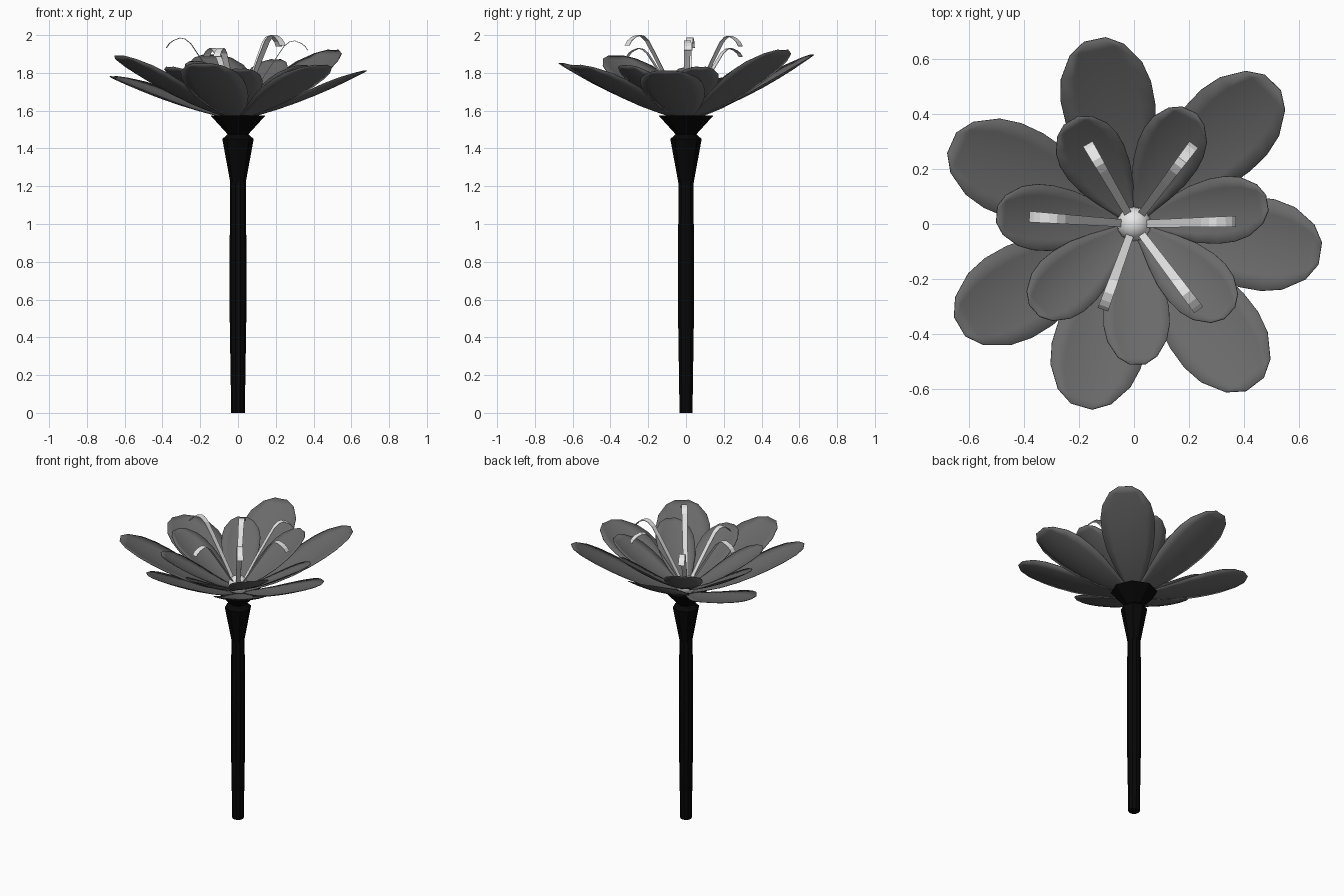
import bpy, math

if "Cube" in bpy.data.objects:
    bpy.data.objects.remove(bpy.data.objects["Cube"])


def material(name, v):
    m = bpy.data.materials.new(name)
    m.diffuse_color = (v, v, v, 1)
    m.use_nodes = True
    m.node_tree.nodes["Principled BSDF"].inputs["Base Color"].default_value = m.diffuse_color
    return m


PETAL = material("dark grey petal", 0.142)
STEM = material("near black stem", 0.002)
STAMEN = material("pale grey stamen", 0.8)


def make(name, verts, faces, mat, smooth=False):
    me = bpy.data.meshes.new(name)
    me.from_pydata(verts, [], faces)
    me.materials.append(mat)
    me.polygons.foreach_set("use_smooth", [smooth] * len(me.polygons))
    me.update()
    ob = bpy.data.objects.new(name, me)
    bpy.context.collection.objects.link(ob)
    return ob


def strip_faces(rows, cols):
    return [(i * cols + j, i * cols + j + 1, (i + 1) * cols + j + 1, (i + 1) * cols + j)
            for i in range(rows - 1) for j in range(cols - 1)]


def turned(name, profile, sides, mat):
    """Closed solid of revolution from (radius, z) points."""
    verts = [(r * math.cos(2 * math.pi * k / sides), r * math.sin(2 * math.pi * k / sides), z)
             for r, z in profile for k in range(sides)]
    faces = [(i * sides + k, i * sides + (k + 1) % sides,
              (i + 1) * sides + (k + 1) % sides, (i + 1) * sides + k)
             for i in range(len(profile) - 1) for k in range(sides)]
    faces.append(tuple(reversed(range(sides))))
    faces.append(tuple(range((len(profile) - 1) * sides, len(profile) * sides)))
    return make(name, verts, faces, mat)


# outline of a petal: (fraction of length, fraction of half width)
OUTLINE = [(0, .12), (.15, .36), (.3, .64), (.45, .87), (.6, .99), (.72, 1),
           (.83, .9), (.945, .6), (1, .24)]


def petal(name, angle, length, half, z0, z1, cup):
    a = math.radians(angle)
    cols = 7
    verts = []
    for t, w in OUTLINE:
        for j in range(cols):
            s = 2 * j / (cols - 1) - 1
            r, y = t * length, s * w * half
            z = z0 + (z1 - z0) * (.6 * t + .4 * t * t) + cup * (s * w) ** 2
            verts.append((r * math.cos(a) - y * math.sin(a),
                          r * math.sin(a) + y * math.cos(a), z))
    ob = make(name, verts, strip_faces(len(OUTLINE), cols), PETAL, True)
    mod = ob.modifiers.new("thickness", "SOLIDIFY")
    mod.thickness = 0.004
    mod.offset = 0


# stem, calyx and hollow flared receptacle
turned("stem", [(.036, 0), (.044, .5), (.045, .8), (.041, 1.23)], 10, STEM)
turned("calyx", [(.041, 1.22), (.083, 1.45), (.055, 1.475), (.146, 1.575), (.05, 1.5)],
       8, STEM)

# outer petals: angle, length, tip height
for i, (a, l, z) in enumerate([(102, .685, 1.895), (45.5, .72, 1.92), (-9, .685, 1.81),
                               (-53, .73, 1.84), (-106, .69, 1.85),
                               (-149.5, .735, 1.89), (156, .725, 1.78)]):
    petal(f"outer_petal_{i}", a, l, .168, 1.55, z, .03)

# inner petals
for i, (a, l, z) in enumerate([(9, .49, 1.83), (64, .46, 1.87), (121.5, .44, 1.86),
                               (176, .50, 1.83), (-139, .48, 1.83),
                               (-88.5, .51, 1.82), (-43, .475, 1.84)]):
    petal(f"inner_petal_{i}", a, l, .12, 1.575, z, .028)

# flower centre
bpy.ops.mesh.primitive_uv_sphere_add(segments=16, ring_count=10, radius=.062,
                                     location=(0, 0, 1.6))
centre = bpy.context.object
centre.name = "flower_centre"
centre.data.materials.append(STAMEN)
bpy.ops.object.shade_smooth()

# stamens: flat ribbons that arch over at the tip (radius, height fractions)
ARCH = [(.08, 0), (.3, .36), (.52, .71), (.66, .92), (.74, .985), (.81, 1),
        (.9, .965), (.96, .92), (1, .86)]
for i, (a, R, top) in enumerate([(1.5, .37, 1.97), (53, .36, 1.995), (120, .335, 1.93),
                                 (176, .38, 1.985), (-110, .33, 1.93), (-53, .39, 2.0)]):
    ca, sa = math.cos(math.radians(a)), math.sin(math.radians(a))
    verts = []
    for f, h in ARCH:
        w = .013 + .007 * f
        for y in (-w, w):
            verts.append((f * R * ca - y * sa, f * R * sa + y * ca, 1.61 + (top - 1.61) * h))
    ob = make(f"stamen_{i}", verts, strip_faces(len(ARCH), 2), STAMEN)
    mod = ob.modifiers.new("thickness", "SOLIDIFY")
    mod.thickness = 0.003
    mod.offset = 0
